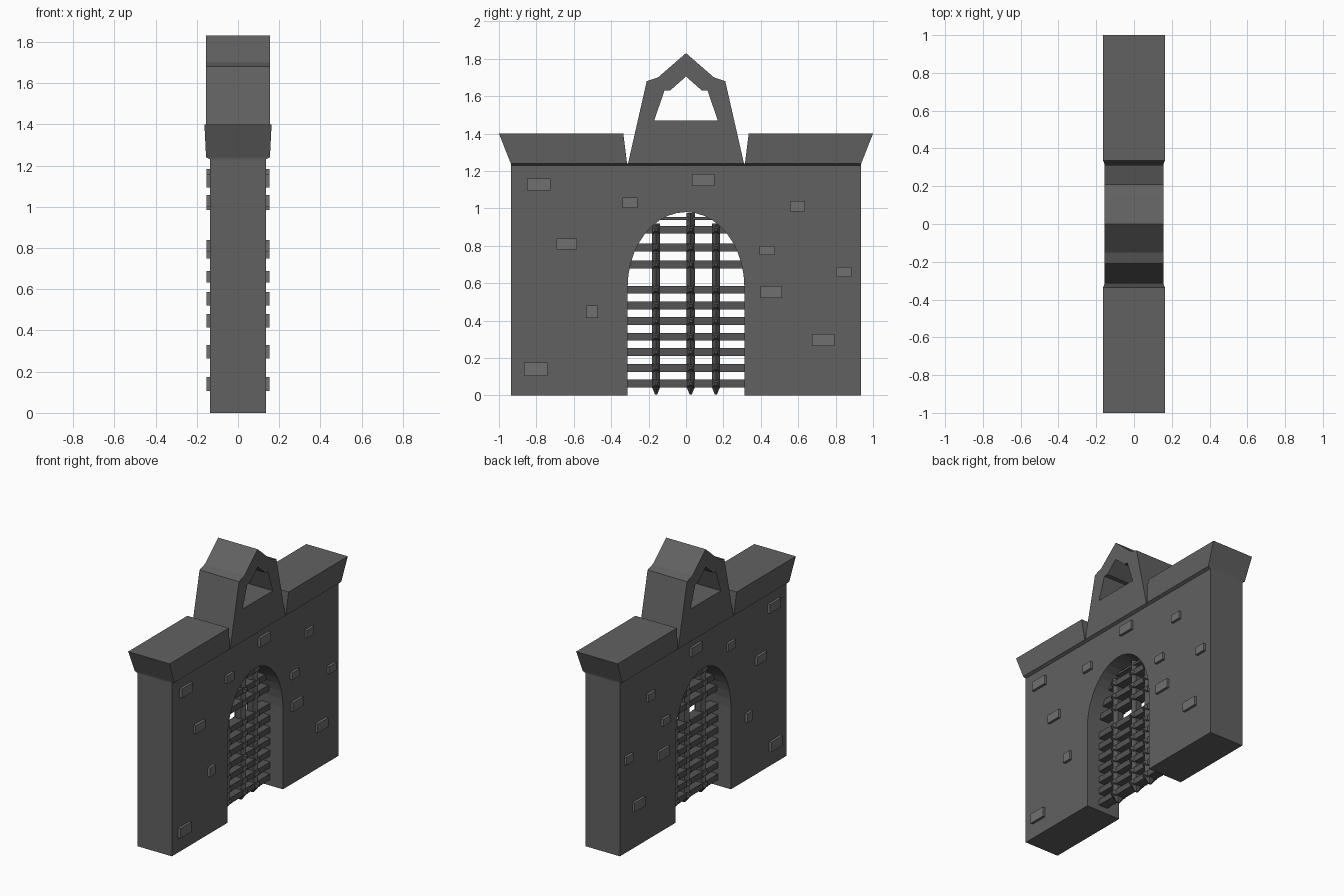
import bpy, bmesh, math

if "Cube" in bpy.data.objects:
    bpy.data.objects.remove(bpy.data.objects["Cube"])


def material(name, v):
    m = bpy.data.materials.new(name)
    m.diffuse_color = (v, v, v, 1)
    m.use_nodes = True
    m.node_tree.nodes["Principled BSDF"].inputs["Base Color"].default_value = m.diffuse_color
    return m


STONE = material("dark_stone", 0.12)
PALE = material("pale_stone", 0.16)
IRON = material("iron", 0.09)


def make(name, bm, mat=STONE):
    bmesh.ops.recalc_face_normals(bm, faces=bm.faces)
    me = bpy.data.meshes.new(name)
    bm.to_mesh(me)
    bm.free()
    me.materials.append(mat)
    ob = bpy.data.objects.new(name, me)
    bpy.context.collection.objects.link(ob)
    return ob


def loft(bm, rings):
    """Closed solid through rings of equal length."""
    vs = [[bm.verts.new(p) for p in r] for r in rings]
    n = len(vs[0])
    for a, b in zip(vs, vs[1:]):
        for i in range(n):
            j = (i + 1) % n
            bm.faces.new((a[i], a[j], b[j], b[i]))
    bm.faces.new(vs[0])
    bm.faces.new(vs[-1])


def slab(bm, profile, hx):
    """Extrude a (y, z) outline through the thickness."""
    loft(bm, [[(x, y, z) for y, z in profile] for x in (-hx, hx)])


def rect(hx, y0, y1, z):
    return [(-hx, y0, z), (hx, y0, z), (hx, y1, z), (-hx, y1, z)]


def box(bm, x0, x1, y0, y1, z0, z1):
    loft(bm, [[(x, y0, z0), (x, y1, z0), (x, y1, z1), (x, y0, z1)] for x in (x0, x1)])


# Wall with arched gateway
HW, SPRING, RISE = 0.312, 0.58, 0.40
arch = [(HW * math.cos(math.pi * i / 20), SPRING + RISE * math.sin(math.pi * i / 20))
        for i in range(21)]
bm = bmesh.new()
slab(bm, [(-0.935, 0), (-0.935, 1.23), (0.935, 1.23), (0.935, 0), (HW, 0)] + arch + [(-HW, 0)], 0.135)
make("gate_wall", bm)

# Sloping ledge and flared parapets
bm = bmesh.new()
loft(bm, [rect(0.135, -0.935, 0.935, 1.23), rect(0.155, -0.937, 0.937, 1.24)])
make("ledge", bm)
for name, s in (("parapet_left", -1), ("parapet_right", 1)):
    bm = bmesh.new()
    loft(bm, [rect(0.155, s * 0.315, s * 0.937, 1.24), rect(0.163, s * 0.335, s, 1.40)])
    make(name, bm)

# Gable with a through window, built as a bridged frame
half = [(0.31, 1.24), (0.21, 1.68), (0.15, 1.70), (0, 1.83)]
hole = [(0.17, 1.47), (0.115, 1.63), (0.085, 1.63), (0, 1.705)]
outer, inner = ([*h, *[(-y, z) for y, z in h[-2::-1]]] for h in (half, hole))
bm = bmesh.new()
rings = [[bm.verts.new((x, y, z)) for y, z in prof]
         for prof, x in ((outer, -0.155), (outer, 0.155), (inner, 0.155), (inner, -0.155))]
for a, b in zip(rings, rings[1:] + rings[:1]):
    for i in range(len(a)):
        j = (i + 1) % len(a)
        bm.faces.new((a[i], a[j], b[j], b[i]))
make("gable", bm)

# Raised stones on both faces: centre y, centre z, width, height
stones = [(-0.787, 1.127, 0.125, 0.065), (-0.30, 1.03, 0.08, 0.055), (0.092, 1.152, 0.12, 0.065),
          (-0.638, 0.81, 0.11, 0.06), (0.597, 1.012, 0.08, 0.055), (0.432, 0.775, 0.08, 0.05),
          (0.845, 0.66, 0.08, 0.055), (0.457, 0.553, 0.115, 0.065), (-0.502, 0.447, 0.065, 0.065),
          (0.735, 0.297, 0.12, 0.065), (-0.803, 0.14, 0.125, 0.07)]
bm = bmesh.new()
for y, z, w, h in stones:
    for s in (-1, 1):
        box(bm, s * 0.13, s * 0.153, y - w / 2, y + w / 2, z - h / 2, z + h / 2)
make("raised_stones", bm, PALE)


def arch_w(z):
    return HW if z <= SPRING else HW * math.sqrt(max(0, 1 - ((z - SPRING) / RISE) ** 2))


# Portcullis cross bars, let into the arch
levels = [0.063, 0.147, 0.232, 0.314, 0.398, 0.48, 0.565, 0.70, 0.79, 0.886, 0.945]
bm = bmesh.new()
for z in levels:
    h = 0.008 if z > 0.9 else 0.021
    w = arch_w(z - h)
    box(bm, -0.035, 0.035, -w, w, z - h, z + h)
make("cross_bars", bm, IRON)

# Portcullis uprights with pointed feet
uprights = [(-0.16, 0.92), (0.025, 0.975), (0.16, 0.92)]
bm = bmesh.new()
for y, top in uprights:
    loft(bm, [[(r * 2 * math.cos(i * math.pi / 3), y + r * math.sin(i * math.pi / 3) / 0.866, z)
               for i in range(6)] for r, z in ((0.006, 0.005), (0.022, 0.045), (0.022, top))])
make("uprights", bm, IRON)

# Pyramid studs at the crossings
bm = bmesh.new()
for y, _ in uprights:
    for z in levels[:-1]:
        for s in (-1, 1):
            loft(bm, [[(s * x, y + r * a, z + r * b) for a, b in ((-1, -1), (1, -1), (1, 1), (-1, 1))]
                      for x, r in ((0.03, 0.022), (0.055, 0.007))])
make("studs", bm, IRON)
